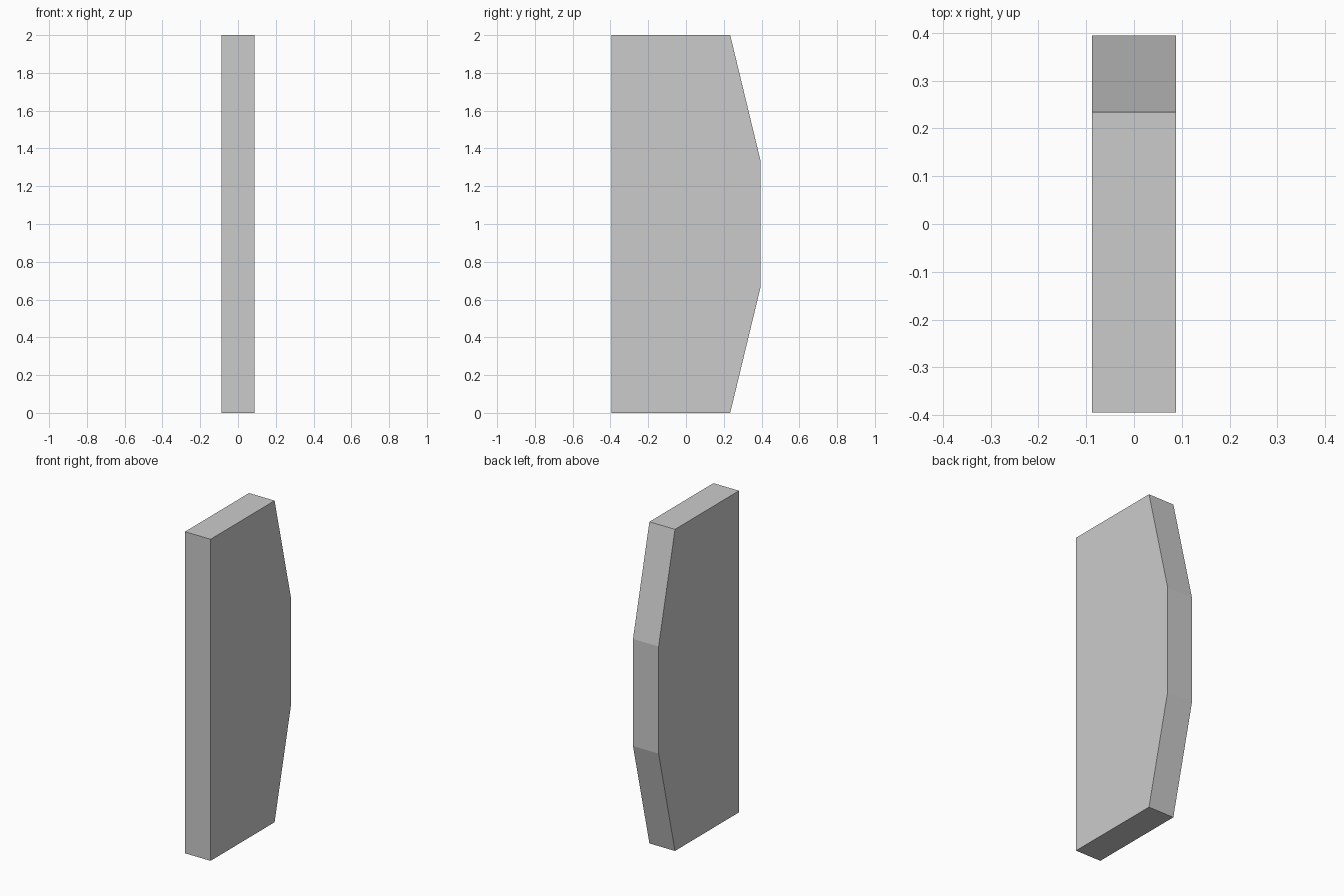
import bpy
import bmesh

if "Cube" in bpy.data.objects:
    bpy.data.objects.remove(bpy.data.objects["Cube"])

HALF_WIDTH = 0.088

# Side profile (y, z): flat front, back bulging out with chamfered ends
profile = [(-0.395, 0), (0.234, 0), (0.395, 0.667),
           (0.395, 1.333), (0.234, 2), (-0.395, 2)]

# Extrude the profile across the width
bm = bmesh.new()
face = bm.faces.new([bm.verts.new((-HALF_WIDTH, y, z)) for y, z in profile])
extruded = bmesh.ops.extrude_face_region(bm, geom=[face], use_keep_orig=True)
verts = [g for g in extruded["geom"] if isinstance(g, bmesh.types.BMVert)]
bmesh.ops.translate(bm, verts=verts, vec=(2 * HALF_WIDTH, 0, 0))
bmesh.ops.recalc_face_normals(bm, faces=bm.faces[:])

mesh = bpy.data.meshes.new("chamfered_panel")
bm.to_mesh(mesh)
bm.free()
panel = bpy.data.objects.new("chamfered_panel", mesh)
bpy.context.collection.objects.link(panel)
